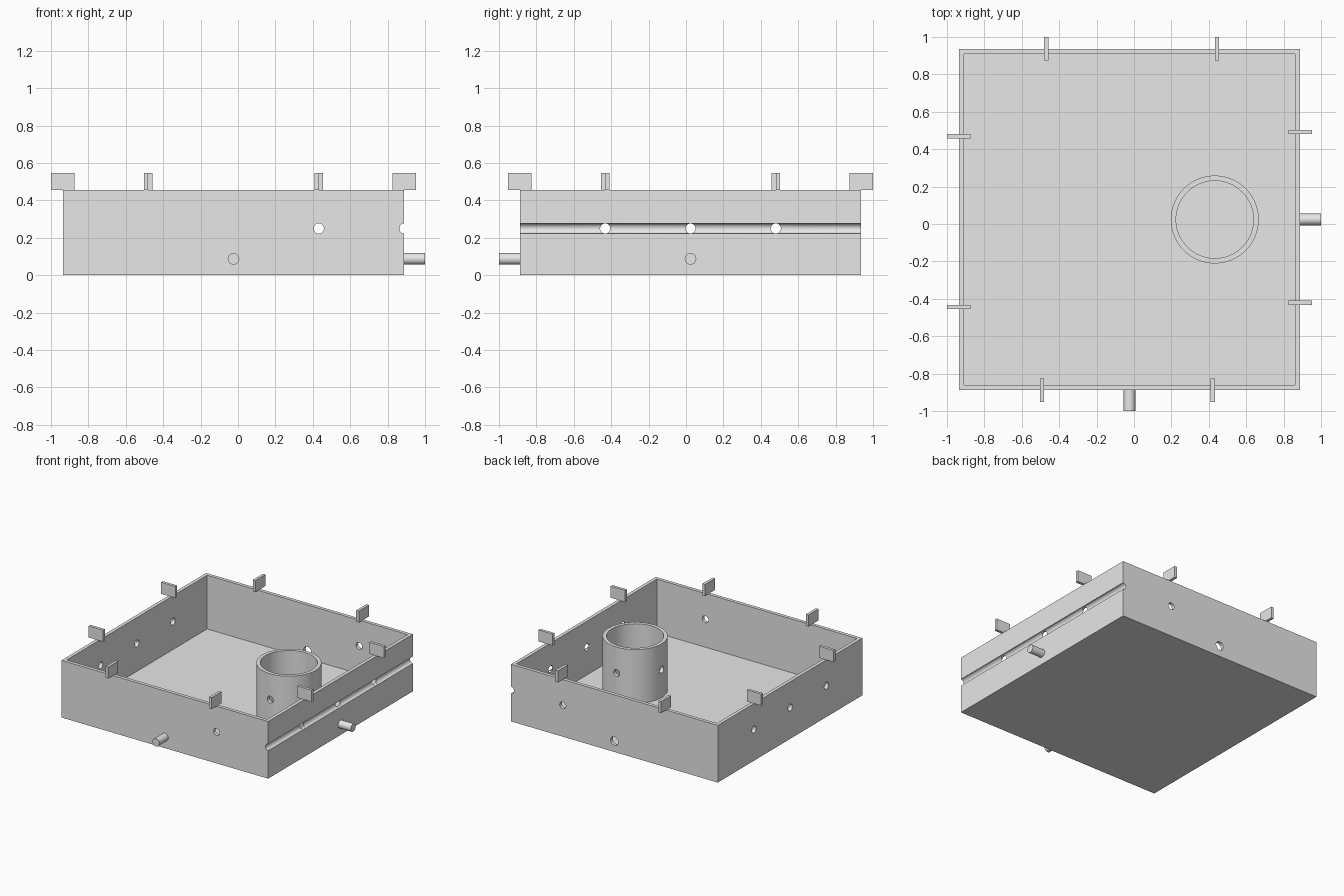
import bpy
import math
from mathutils import Vector

cube = bpy.data.objects.get("Cube")
if cube:
    bpy.data.objects.remove(cube, do_unlink=True)

grey = bpy.data.materials.new("light grey")
grey.use_nodes = True
grey.diffuse_color = (0.8, 0.8, 0.8, 1)
grey.node_tree.nodes["Principled BSDF"].inputs["Base Color"].default_value = (0.8, 0.8, 0.8, 1)

# Main dimensions
CX, CY = -0.024, 0.024      # tray centre
HALF = 0.912                # half the tray width
HEIGHT = HALF / 2
STEP = HALF / 2             # spacing of holes and tabs
WALL = 0.0274
HOLE_Z, PEG_Z = 0.25, 0.0875
TUBE_X = CX + STEP


def finish(obj, name):
    obj.name = obj.data.name = name
    obj.data.materials.clear()
    obj.data.materials.append(grey)
    return obj


def box(name, low, high):
    low, high = Vector(low), Vector(high)
    bpy.ops.mesh.primitive_cube_add(size=1, location=(low + high) / 2)
    obj = bpy.context.object
    obj.scale = high - low
    bpy.ops.object.transform_apply(location=True, rotation=True, scale=True)
    return finish(obj, name)


def rod(name, start, end, radius, sides=32):
    start, end = Vector(start), Vector(end)
    axis = end - start
    bpy.ops.mesh.primitive_cylinder_add(
        vertices=sides, radius=radius, depth=axis.length, location=(start + end) / 2,
        rotation=axis.to_track_quat("Z", "Y").to_euler())
    bpy.ops.object.transform_apply(location=True, rotation=True, scale=True)
    return finish(bpy.context.object, name)


def cut(obj, cutters):
    for cutter in cutters:
        mod = obj.modifiers.new("cut", "BOOLEAN")
        mod.operation = "DIFFERENCE"
        mod.solver = "EXACT"
        mod.object = cutter
    bpy.context.view_layer.update()
    graph = bpy.context.evaluated_depsgraph_get()
    mesh = bpy.data.meshes.new_from_object(obj.evaluated_get(graph))
    obj.modifiers.clear()
    obj.data = mesh
    for cutter in cutters:
        bpy.data.objects.remove(cutter, do_unlink=True)
    finish(obj, obj.name)


def smooth(obj):
    bpy.ops.object.select_all(action="DESELECT")
    obj.select_set(True)
    bpy.context.view_layer.objects.active = obj
    bpy.ops.object.shade_smooth_by_angle(angle=math.radians(30))


def drill_x(y):
    return rod("drill", (-1.2, y, HOLE_Z), (1.2, y, HOLE_Z), 0.027)


def drill_y(x):
    return rod("drill", (x, -1.2, HOLE_Z), (x, 1.2, HOLE_Z), 0.027)


# Open tray with drilled walls, a peg socket and a grooved side
left, right = CX - HALF, CX + HALF
front, back = CY - HALF, CY + HALF
tray = box("tray", (left, front, 0), (right, back, HEIGHT))
cavity = box("cavity", (left + WALL, front + WALL, WALL), (right - WALL, back - WALL, 1))
groove = rod("groove", (right + 0.002, -1.2, HOLE_Z), (right + 0.002, 1.2, HOLE_Z), 0.0275)
socket = rod("socket", (CX, back - 0.1, PEG_Z), (CX, back + 0.1, PEG_Z), 0.034)
cut(tray, [cavity, groove, socket, drill_y(TUBE_X)]
    + [drill_x(CY + i * STEP) for i in (-1, 0, 1)])
smooth(tray)

# Upright tube, drilled in line with the walls
tube = rod("tube", (TUBE_X, CY, 0.01), (TUBE_X, CY, HEIGHT), 0.235, 64)
bore = rod("bore", (TUBE_X, CY, -0.1), (TUBE_X, CY, 1), 0.207, 64)
cut(tube, [bore, drill_x(CY), drill_y(TUBE_X)])
smooth(tube)

# Locating pegs on the front and left sides
smooth(rod("front_peg", (CX, front + 0.01, PEG_Z), (CX, -1, PEG_Z), 0.031))
smooth(rod("left_peg", (right - 0.01, CY, PEG_Z), (1, CY, PEG_Z), 0.031))

# Tabs straddling the rim, two per side
REACH, THICK, TOP = 0.063, 0.0228, 0.548
for i, s in enumerate((-1, 1), 1):
    for edge, side, name in ((left, 0, "right"), (right, 1, "left")):
        y = CY + s * STEP - THICK * (1 - side)
        box(f"{name}_tab_{i}", (edge - REACH, y, HEIGHT), (edge + REACH, y + THICK, TOP))
    for edge, side, name in ((front, 0, "front"), (back, 1, "back")):
        x = CX + s * STEP - THICK * (1 - side)
        box(f"{name}_tab_{i}", (x, edge - REACH, HEIGHT), (x + THICK, edge + REACH, TOP))
